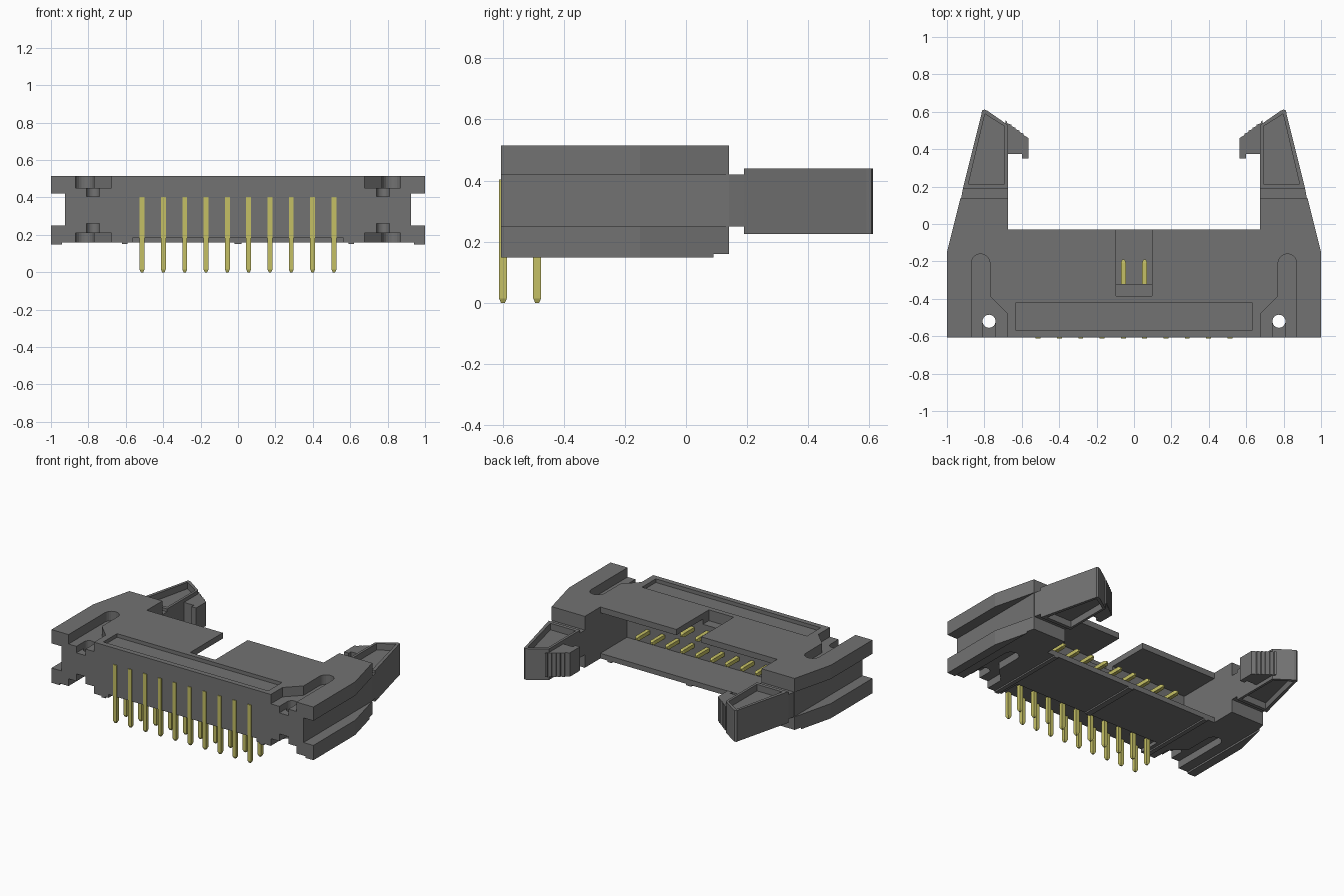
import bpy, bmesh, math
from mathutils import Vector

cube = bpy.data.objects.get("Cube")
if cube:
    bpy.data.objects.remove(cube, do_unlink=True)


def material(name, rgb):
    m = bpy.data.materials.new(name)
    m.use_nodes = True
    m.diffuse_color = (*rgb, 1)
    m.node_tree.nodes["Principled BSDF"].inputs["Base Color"].default_value = (*rgb, 1)
    return m


GREY = material("dark grey plastic", (0.17, 0.17, 0.17))
GOLD = material("pale gold metal", (0.56, 0.53, 0.13))


def finish(name, bm, mat):
    bmesh.ops.recalc_face_normals(bm, faces=bm.faces)
    me = bpy.data.meshes.new(name)
    bm.to_mesh(me)
    bm.free()
    me.materials.append(mat)
    ob = bpy.data.objects.new(name, me)
    bpy.context.collection.objects.link(ob)
    return ob


def prism(name, pts, z0, z1, side=1, mat=GREY):
    """Extrude a plan outline from z0 to z1, mirrored when side is -1."""
    bm = bmesh.new()
    face = bm.faces.new([bm.verts.new((side * x, y, z0)) for x, y in pts])
    ext = bmesh.ops.extrude_face_region(bm, geom=[face])
    moved = [v for v in ext["geom"] if isinstance(v, bmesh.types.BMVert)]
    bmesh.ops.translate(bm, verts=moved, vec=(0, 0, z1 - z0))
    return finish(name, bm, mat)


def rect(x0, x1, y0, y1):
    return [(x0, y0), (x1, y0), (x1, y1), (x0, y1)]


def arc(cx, cy, r, a0, a1, n):
    angles = [math.radians(a0 + (a1 - a0) * i / n) for i in range(n + 1)]
    return [(cx + r * math.cos(a), cy + r * math.sin(a)) for a in angles]


def cut(target, cutter):
    """Subtract a cutter, then throw it away."""
    mod = target.modifiers.new("cut", "BOOLEAN")
    mod.operation = "DIFFERENCE"
    mod.solver = "EXACT"
    mod.object = cutter
    bpy.context.view_layer.objects.active = target
    bpy.ops.object.modifier_apply(modifier=mod.name)
    bpy.data.objects.remove(cutter, do_unlink=True)


FRONT, BACK, ARM = -0.606, -0.03, 0.14
BOTTOM, TOP = 0.16, 0.515
INNER = 0.675
SIDES = ((1, "left"), (-1, "right"))

# Housing: wide block with two tapered arms
half = [(1, FRONT), (1, -0.15), (0.9275, ARM), (INNER, ARM), (INNER, BACK)]
housing = prism("housing", half + [(-x, y) for x, y in reversed(half)], BOTTOM, TOP)

# Socket opening, key slot, top pocket and underside recess
cut(housing, prism("cutter", rect(-INNER, INNER, -0.32, 0.05), 0.195, 0.475))
cut(housing, prism("cutter", rect(-0.095, 0.095, -0.385, 0.05), 0.44, 0.6))
cut(housing, prism("cutter", rect(-0.63, 0.63, -0.57, -0.42), 0.49, 0.6))
cut(housing, prism("cutter", rect(-0.565, 0.565, -0.7, -0.45), 0.1, 0.183))

# Ear recesses, pivot slots, pivot holes and side grooves
recess = [(0.87, -0.7)] + arc(0.82, -0.21, 0.05, 0, 180, 10)
recess += [(0.77, -0.385), (INNER, -0.48), (INNER, -0.7)]
pivot = (0.775, -0.52)
for side, label in SIDES:
    for z0, z1 in ((0.45, 0.6), (0.1, 0.21)):
        cut(housing, prism("cutter", recess, z0, z1, side))
    for z0, z1 in ((0.405, 0.46), (0.2, 0.26)):
        cut(housing, prism("cutter", rect(0.74, 0.81, -0.7, -0.52), z0, z1, side))
    cut(housing, prism("cutter", arc(*pivot, 0.035, 0, 345, 23), 0, 1, side))
    cut(housing, prism("cutter", rect(0.925, 1.1, -0.7, 0.2), 0.25, 0.42, side))

# Standoff ribs under the housing
for side, label in SIDES:
    prism(label + "_edge_rib", [(0.94, FRONT), (1, FRONT), (1, -0.15), (0.94, 0.09)],
          0.148, BOTTOM + 0.002, side)
    prism(label + "_inner_rib", rect(0.59, 0.62, FRONT, BACK), 0.15, BOTTOM + 0.002, side)
prism("center_rib", rect(-0.02, 0.02, -0.45, BACK), 0.15, BOTTOM + 0.002)


# Ejector latches
def edge(y):
    """Outer edge of the tapered arm at depth y."""
    return 1 - 0.25 * (y + 0.15)


head = [(INNER, 0.19), (edge(0.19), 0.19), (edge(0.59), 0.59)]
head += [(0.813, 0.607), (0.8, 0.612), (0.785, 0.606), (INNER, 0.53)]
pocket = [(0.692, 0.215), (0.885, 0.215), (0.797, 0.588), (0.692, 0.522)]

# Hook with a stepped grip along its sloping face
hook = [(0.72, 0.375), (0.6, 0.375), (0.6, 0.35), (0.565, 0.35), (0.565, 0.46)]
steps = 5
for i in range(steps):
    x = 0.59 + 0.022 * i
    y = 0.475 + 0.016 * i
    hook += [(x, y), (x, y + 0.008)]
hook += [(0.72, 0.555)]

for side, label in SIDES:
    prism(label + "_latch_neck", [(INNER, 0.1), (0.924, 0.1), (0.924, ARM),
                                  (edge(0.2), 0.2), (INNER, 0.2)], 0.25, 0.42, side)
    latch = prism(label + "_latch_head", head, 0.225, 0.44, side)
    for z0, z1 in ((0.395, 0.6), (0.1, 0.27)):
        cut(latch, prism("cutter", pocket, z0, z1, side))
    prism(label + "_latch_hook", [(min(x, 0.688), y) for x, y in hook], 0.25, 0.415, side)


# Right-angle pins: a tapered leg and a tapered contact
def bar(bm, start, end, r, tip):
    start, end = Vector(start), Vector(end)
    d = (end - start).normalized()
    u = Vector((1, 0, 0))
    v = d.cross(u)
    rings = []
    for p, w in ((start, r), (end - d * tip, r), (end, r * 0.5)):
        rings.append([bm.verts.new(p + u * a * w + v * b * w)
                      for a, b in ((1, 1), (-1, 1), (-1, -1), (1, -1))])
    bm.faces.new(rings[0])
    bm.faces.new(rings[-1])
    for lo, hi in zip(rings, rings[1:]):
        for k in range(4):
            j = (k + 1) % 4
            bm.faces.new((lo[k], lo[j], hi[j], hi[k]))


R = 0.013
PITCH = 0.114
for row, y, z in (("front", -0.599, 0.39), ("rear", -0.487, 0.276)):
    for i in range(10):
        x = (i - 4.5) * PITCH
        bm = bmesh.new()
        bar(bm, (x, y, z + R), (x, y, 0), R, 0.015)
        bar(bm, (x, y, z), (x, -0.19, z), R, 0.015)
        finish(f"{row}_pin_{i + 1}", bm, GOLD)
